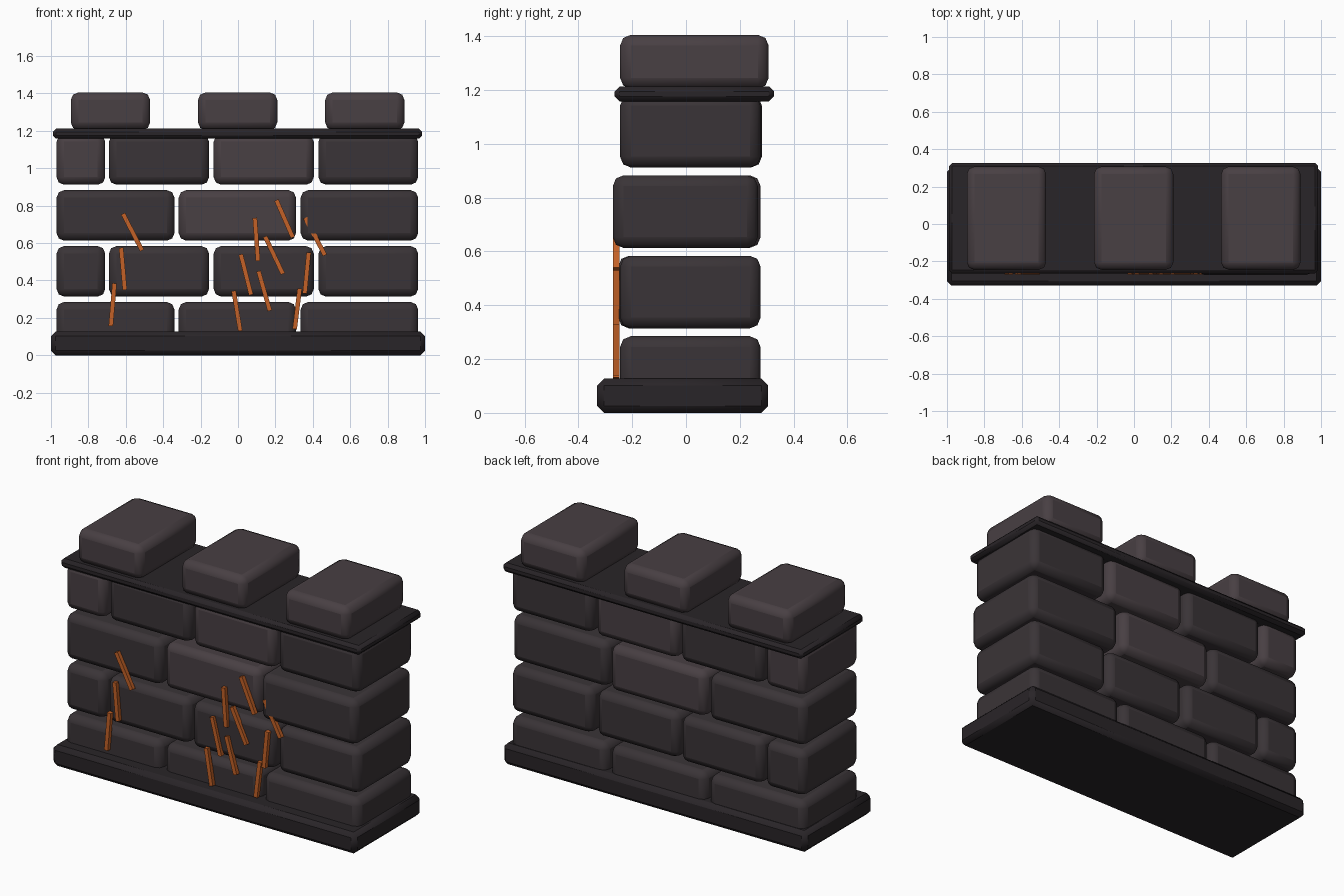
import bpy, math

if "Cube" in bpy.data.objects:
    bpy.data.objects.remove(bpy.data.objects["Cube"])


def material(name, rgb):
    m = bpy.data.materials.new(name)
    m.diffuse_color = (*rgb, 1)
    m.use_nodes = True
    m.node_tree.nodes["Principled BSDF"].inputs["Base Color"].default_value = m.diffuse_color
    return m


STONE = material("stone", (0.042, 0.034, 0.038))
LIGHT = material("light_stone", (0.065, 0.05, 0.056))
DARK = material("dark_stone", (0.022, 0.018, 0.021))
GLOW = material("ember_orange", (0.55, 0.12, 0.02))


def block(name, x, y, z, mat, bevel=0.04, segments=2):
    """Chamfered box from (min, max) ranges."""
    bpy.ops.mesh.primitive_cube_add(size=1, location=[sum(r) / 2 for r in (x, y, z)])
    ob = bpy.context.object
    ob.name = name
    ob.scale = [r[1] - r[0] for r in (x, y, z)]
    bpy.ops.object.transform_apply(location=False, rotation=False, scale=True)
    ob.data.materials.append(mat)
    if bevel:
        mod = ob.modifiers.new("chamfer", 'BEVEL')
        mod.width = bevel
        mod.segments = segments
        bpy.ops.object.shade_smooth_by_angle(angle=math.radians(30))
    return ob


# Plinth and coping slab
block("plinth", (-1, 1), (-0.33, 0.305), (0, 0.127), DARK, 0.025, 1)
block("coping_slab", (-0.99, 0.985), (-0.265, 0.327), (1.158, 1.213), DARK, 0.018, 1)

# Staggered brick courses
WIDE = [(-0.97, -0.34), (-0.317, 0.31), (0.335, 0.963)]
SPLIT = [(-0.97, -0.71), (-0.69, -0.155), (-0.13, 0.405), (0.43, 0.963)]
PALE = {(2, 1), (3, 0), (3, 2)}
Y_SHIFT = {(2, 2): (-0.272, 0.267), (1, 2): (-0.252, 0.268), (3, 1): (-0.237, 0.282)}
for row in range(4):
    z0 = 0.015 + 0.299 * row
    for col, x in enumerate(SPLIT if row % 2 else WIDE):
        block(f"brick_{row}_{col}", x, Y_SHIFT.get((row, col), (-0.245, 0.277)),
              (z0, z0 + 0.27), LIGHT if (row, col) in PALE else STONE)

# Merlons on top
for i, cx in enumerate((-0.682, -0.002, 0.678)):
    block(f"merlon_{i}", (cx - 0.212, cx + 0.212), (-0.245, 0.307), (1.205, 1.405), LIGHT)

# Glowing cracks: thin bars across the front, given as (x, z) start and end
CRACKS = [(-.615, .757, -.513, .56), (-.625, .575, -.605, .35), (-.66, .385, -.68, .157),
          (.09, .735, .107, .505), (.205, .83, .293, .63), (.145, .635, .24, .435),
          (.015, .54, .07, .323), (.11, .45, .17, .238), (-.023, .345, .012, .13),
          (.378, .55, .357, .33), (.33, .357, .303, .14), (.36, .735, .465, .535)]
for i, (x0, z0, x1, z1) in enumerate(CRACKS):
    length = math.hypot(x1 - x0, z1 - z0)
    bar = block(f"crack_{i}", (-0.012, 0.012), (-0.271, -0.247), (-length / 2, length / 2), GLOW, 0)
    bar.location.x, bar.location.z = (x0 + x1) / 2, (z0 + z1) / 2
    bar.rotation_euler.y = math.atan2(x0 - x1, z0 - z1)
